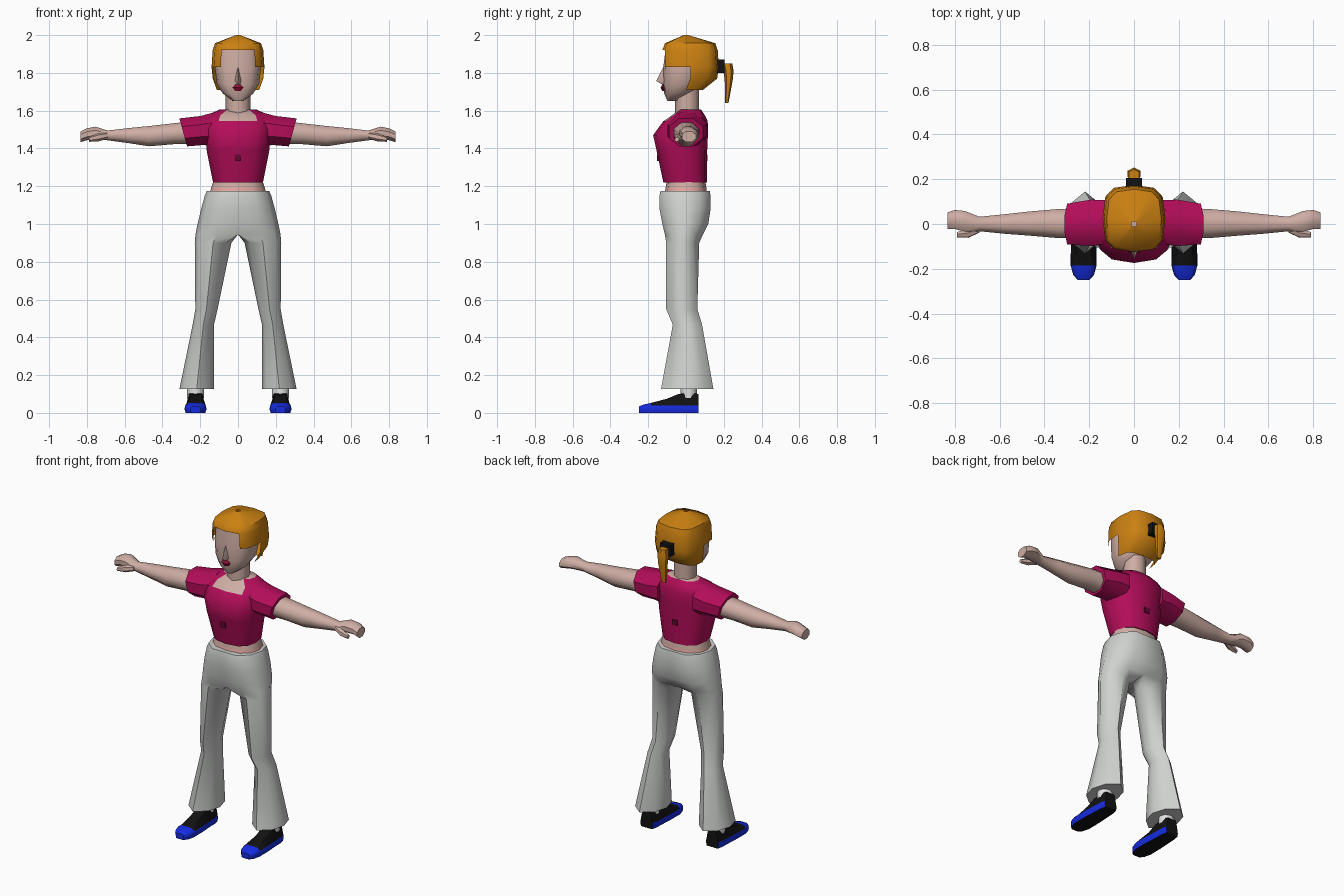
import bpy, bmesh, math
from mathutils import Vector

if "Cube" in bpy.data.objects:
    bpy.data.objects.remove(bpy.data.objects["Cube"])


def material(name, r, g, b):
    m = bpy.data.materials.new(name)
    m.diffuse_color = (r, g, b, 1)
    m.use_nodes = True
    m.node_tree.nodes["Principled BSDF"].inputs["Base Color"].default_value = m.diffuse_color
    return m


SKIN = material("skin", .62, .42, .37)
PINK = material("pink waistband", .85, .42, .37)
HAIR = material("orange hair", .60, .22, .006)
SHIRT = material("crimson shirt", .45, .004, .10)
MARK = material("dark crimson", .13, .002, .03)
PANTS = material("light grey pants", .62, .64, .62)
BLACK = material("black", .006, .006, .006)
BLUE = material("blue sole", .008, .025, .75)
LIPS = material("dark red lips", .28, .004, .03)
SOCK = material("white sock", .75, .75, .75)


def spow(v, p):
    return math.copysign(abs(v) ** p, v) if abs(v) > 1e-9 else 0


def flat(z, hx, yf, yb, cx=0, n=12, p=1.0):
    """Horizontal oval ring with a point at the front; p < 1 is squarer."""
    cy, ry = (yf + yb) / 2, (yb - yf) / 2
    angs = [2 * math.pi * i / n - math.pi / 2 for i in range(n)]
    return [(cx + hx * spow(math.cos(a), p), cy + ry * spow(math.sin(a), p), z) for a in angs]


def upright(x, zc, rz, yc, ry, n=8, slant=0):
    """Oval ring across the x axis, leaning outward at the top by slant."""
    angs = [2 * math.pi * i / n + math.pi / 8 for i in range(n)]
    return [(x + slant * math.sin(a), yc + ry * math.cos(a), zc + rz * math.sin(a)) for a in angs]


def loft(name, rings, mats, rule=None, remove=None, mirror=False, caps=True, angle=50):
    """Skin over rings; rule(centre, normal) picks the material, remove(centre) cuts faces."""
    bm = bmesh.new()
    rows = [[bm.verts.new(c) for c in r] for r in rings]
    n = len(rows[0])
    for a, b in zip(rows, rows[1:]):
        for i in range(n):
            j = (i + 1) % n
            bm.faces.new((a[i], a[j], b[j], b[i]))
    if caps:
        bm.faces.new(rows[0][::-1])
        bm.faces.new(rows[-1])
    bmesh.ops.recalc_face_normals(bm, faces=bm.faces)
    if remove:
        dead = [f for f in bm.faces if remove(f.calc_center_median())]
        bmesh.ops.delete(bm, geom=dead, context='FACES')
    for f in bm.faces:
        f.smooth = True
        if rule:
            f.normal_update()
            f.material_index = rule(f.calc_center_median(), f.normal)
    me = bpy.data.meshes.new(name)
    bm.to_mesh(me)
    bm.free()
    for m in mats:
        me.materials.append(m)
    me.set_sharp_from_angle(angle=math.radians(angle))
    ob = bpy.data.objects.new(name, me)
    bpy.context.collection.objects.link(ob)
    if mirror:
        ob.modifiers.new("mirror", 'MIRROR').merge_threshold = .0005
    return ob


def box(name, x0, x1, y0, y1, z0, z1, mat):
    return loft(name, [[(x0, y0, z), (x1, y0, z), (x1, y1, z), (x0, y1, z)] for z in (z0, z1)],
                [mat], angle=30)


# Head and neck
loft("head", [flat(z, w, f, b, p=.8) for z, w, f, b in (
    (1.65, .025, -.098, -.05), (1.69, .08, -.115, .03), (1.74, .112, -.12, .08),
    (1.83, .122, -.12, .10), (1.93, .115, -.108, .10))], [SKIN])
loft("neck", [flat(z, .066, -.058, .07, n=8) for z in (1.54, 1.74)], [SKIN])
loft("nose", [[(-w, -.10, z), (0, y, z), (w, -.10, z)] for z, w, y in (
    (1.83, .01, -.121), (1.757, .024, -.158), (1.738, .018, -.125))], [SKIN])
loft("lips", [flat(z, w, f, -.09, n=6) for z, w, f in (
    (1.738, .016, -.126), (1.722, .033, -.134), (1.705, .018, -.127))], [LIPS])

# Hair shell, opened around the face, with tied tail
loft("hair", [flat(z, w, f, b, p=.62) for z, w, f, b in (
    (2.0, .012, -.012, .012), (1.957, .122, -.112, .155), (1.92, .134, -.125, .168),
    (1.83, .14, -.125, .174), (1.77, .134, -.12, .165), (1.71, .112, -.09, .09))],
    [HAIR], caps=False,
    remove=lambda c: (c.z < 1.92 and abs(c.x) < .07 and c.y < 0) or (c.z < 1.83 and c.y < .015))
box("hair_tie", -.036, .036, .15, .205, 1.80, 1.87, BLACK)
loft("hair_tail", [flat(z, w, f, b, n=6) for z, w, f, b in (
    (1.85, .026, .19, .245), (1.81, .033, .198, .252), (1.76, .03, .205, .247),
    (1.64, .015, .207, .225))], [HAIR])

# Shirt body with a skin-coloured neckline
loft("shirt", [flat(z, w, f, b, p=.8) for z, w, f, b in (
    (1.22, .132, -.12, .11), (1.385, .165, -.155, .112), (1.47, .172, -.174, .116),
    (1.545, .178, -.12, .115), (1.575, .165, -.075, .10), (1.605, .10, -.035, .08))],
    [SHIRT, SKIN],
    rule=lambda c, n: int(c.z > 1.6 or (c.z > 1.548 and c.y < 0 and abs(c.x) < .08)))
loft("sleeve", [upright(.12, 1.50, .10, .01, .105),
                upright(.19, 1.495, .083, .005, .112, slant=.01),
                upright(.29, 1.485, .08, 0, .098, slant=.022)], [SHIRT], mirror=True)
box("chest_mark", -.017, .017, -.1525, -.1435, 1.333, 1.367, MARK)
box("back_mark", -.017, .017, .1065, .1145, 1.333, 1.367, MARK)

# Belly
loft("belly", [flat(z, w, f, b, p=.85) for z, w, f, b in (
    (1.12, .155, -.12, .115), (1.19, .143, -.108, .108), (1.24, .126, -.10, .10))],
    [SKIN, PINK], rule=lambda c, n: int(c.z < 1.19))

# Arms, hands and thumbs
loft("arm", [upright(*r) for r in (
    (.20, 1.485, .068, .003, .075), (.34, 1.478, .06, .002, .07),
    (.47, 1.465, .058, .002, .058), (.58, 1.468, .043, 0, .047),
    (.69, 1.469, .028, 0, .035), (.755, 1.482, .036, .012, .05),
    (.80, 1.475, .034, .02, .046), (.833, 1.462, .031, .015, .04))], [SKIN], mirror=True)
loft("thumb", [upright(x, z, r, y, r, n=6) for x, z, y, r in (
    (.69, 1.468, -.022, .018), (.74, 1.458, -.042, .021), (.79, 1.448, -.048, .013))],
    [SKIN], mirror=True)


# Flared pants: one half from waist to hem, mirrored
def leg_ring(z, xi, xo, yf, yb, split):
    w, d, m = xo - xi, yb - yf, (yf + yb) / 2
    ix, iy = xi + .13 * split * w, .2 * split * d
    ox = xi + .87 * w
    return [(ix, yf + iy, z), (xi + .5 * w, yf, z), (ox, yf + .2 * d, z), (xo, m, z),
            (ox, yb - .2 * d, z), (xi + .5 * w, yb, z), (ix, yb - iy, z), (xi, m, z)]


loft("pants", [leg_ring(*r) for r in (
    (1.175, 0, .165, -.135, .126, 0), (1.15, 0, .176, -.14, .13, 0),
    (1.08, 0, .195, -.14, .13, 0), (1.0, 0, .214, -.125, .118, 0),
    (.945, 0, .225, -.112, .09, 0), (.90, .035, .229, -.105, .07, 1),
    (.55, .108, .226, -.105, .06, 1), (.467, .127, .24, -.07, .085, 1),
    (.127, .127, .31, -.132, .145, 1))],
    [PANTS], remove=lambda c: abs(c.x) < 1e-5, mirror=True)

# Socks
loft("sock", [flat(z, .046, -.03, .058, cx=.225, n=8) for z in (.08, .20)], [SOCK], mirror=True)


# Shoes: black upper, blue sole edge and toe
def shoe_ring(y, w, top, tw):
    s = min(.038, top * .8)
    half = [(w * .9, 0), (w, s * .5), (w * .96, s), (tw, top)]
    return [(.225 + x, y, z) for x, z in half] + [(.225 - x, y, z) for x, z in half[::-1]]


loft("shoe", [shoe_ring(*r) for r in (
    (.065, .042, .10, .028), (.03, .05, .107, .036), (-.04, .053, .10, .034),
    (-.10, .057, .075, .033), (-.185, .058, .053, .036), (-.228, .046, .043, .03),
    (-.25, .026, .034, .018))],
    [BLACK, BLUE],
    rule=lambda c, n: int(n.z > -.8 and (c.z < .036 or c.y < -.19)), mirror=True, angle=40)
